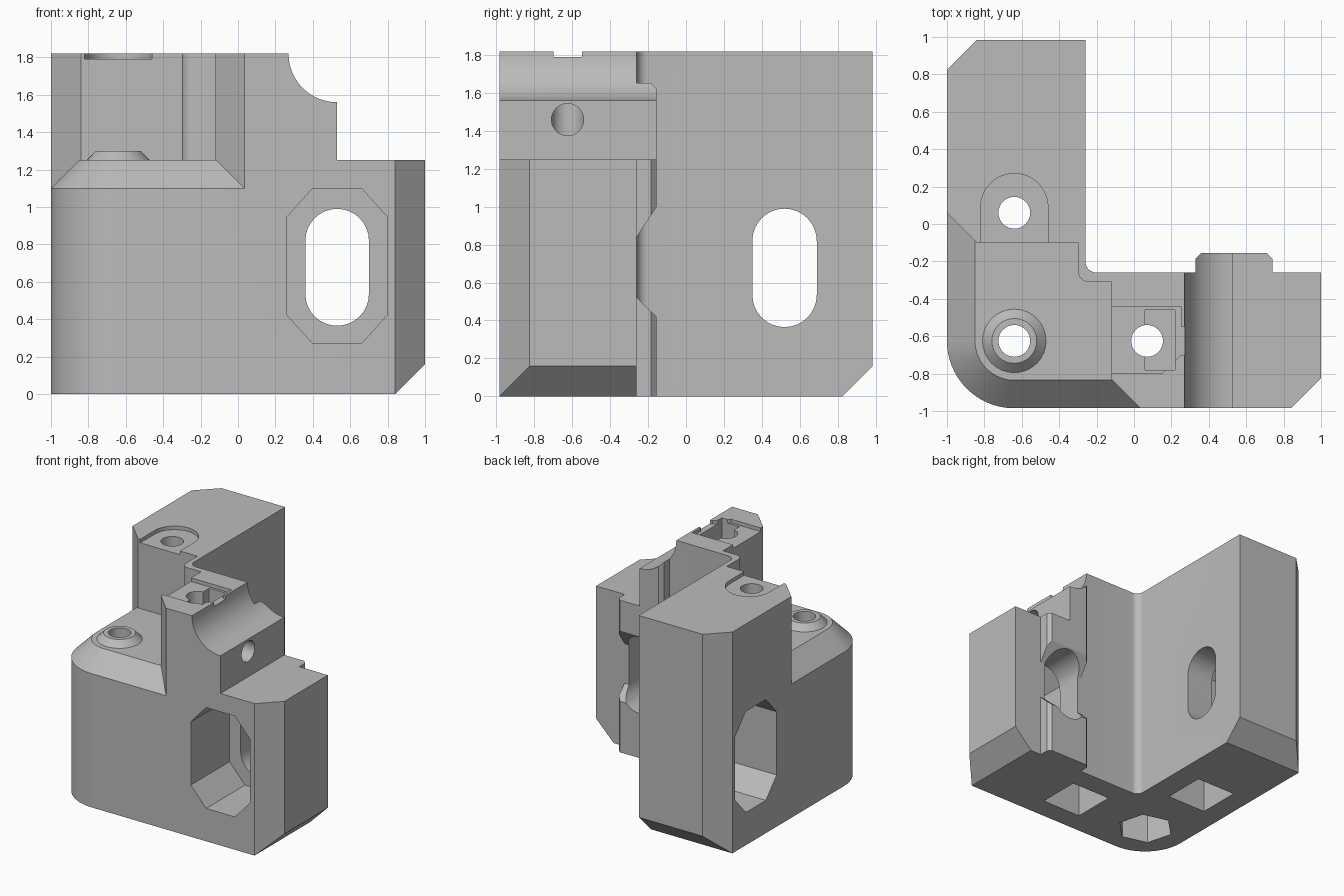
import bpy, bmesh
from math import pi, cos, sin, radians

if "Cube" in bpy.data.objects:
    bpy.data.objects.remove(bpy.data.objects["Cube"], do_unlink=True)

grey = bpy.data.materials.new("plain grey")
grey.use_nodes = True
COLOUR = (0.5, 0.5, 0.5, 1)
grey.diffuse_color = COLOUR
grey.node_tree.nodes["Principled BSDF"].inputs["Base Color"].default_value = COLOUR

TOP, STEP, FRONT, BACK, INNER = 1.82, 1.25, -0.985, 0.985, -0.26
SCREWS = [(-0.64, -0.625), (-0.64, 0.06), (0.07, -0.625)]


def arc(cx, cy, r, a0, a1, n=16):
    return [(cx + r * cos(radians(a0 + (a1 - a0) * i / n)),
             cy + r * sin(radians(a0 + (a1 - a0) * i / n))) for i in range(n + 1)]


def loft(name, rings):
    """Closed solid through rings of 3D points."""
    bm = bmesh.new()
    loops = [[bm.verts.new(p) for p in ring] for ring in rings]
    for a, b in zip(loops, loops[1:]):
        for i in range(len(a)):
            j = (i + 1) % len(a)
            bm.faces.new((a[i], a[j], b[j], b[i]))
    bm.faces.new(loops[0][::-1])
    bm.faces.new(loops[-1])
    bmesh.ops.recalc_face_normals(bm, faces=bm.faces)
    me = bpy.data.meshes.new(name)
    bm.to_mesh(me)
    bm.free()
    me.materials.append(grey)
    ob = bpy.data.objects.new(name, me)
    bpy.context.collection.objects.link(ob)
    return ob


def prism(name, pts, axis, lo, hi):
    """Extrude a 2D profile along an axis."""
    put = {"x": lambda a, b, h: (h, a, b),
           "y": lambda a, b, h: (a, h, b),
           "z": lambda a, b, h: (a, b, h)}[axis]
    return loft(name, [[put(a, b, h) for a, b in pts] for h in (lo, hi)])


def turned(name, centre, steps, sides=32, spin=0):
    """Upright round or polygonal solid from (radius, height) steps."""
    return loft(name, [[(x, y, z) for x, y in arc(*centre, r, spin, spin + 360, sides)[:-1]]
                       for r, z in steps])


def rect(x0, x1, y0, y1):
    return [(x0, y0), (x1, y0), (x1, y1), (x0, y1)]


def combine(target, other, operation="DIFFERENCE"):
    other.hide_render = True
    mod = target.modifiers.new("join", "BOOLEAN")
    mod.operation, mod.solver, mod.object = operation, "EXACT", other
    bpy.context.view_layer.objects.active = target
    bpy.ops.object.modifier_apply(modifier=mod.name)
    bpy.data.objects.remove(other, do_unlink=True)


# L-shaped body with a rounded outer corner and chamfered ends
outline = (arc(-0.64, -0.625, 0.36, 180, 270, 24)
           + [(0.84, FRONT), (1, FRONT + 0.16), (1, INNER)]
           + arc(INNER + 0.06, INNER + 0.06, 0.06, 270, 180, 8)
           + [(INNER, BACK), (-0.84, BACK), (-1, BACK - 0.16)])
body = prism("corner_bracket", outline, "z", 0, TOP)

# Chamfered rail on the back of the short arm, with a ramped gap
rail = prism("rail", [(0.33, -0.4), (0.74, -0.4), (0.74, -0.185), (0.71, -0.155),
                      (0.36, -0.155), (0.33, -0.185)], "z", 0, 1.75)
combine(rail, prism("rail_gap", [(-0.26, 0.52), (-0.155, 0.42), (-0.1, 0.37), (-0.1, 1.09),
                                 (-0.155, 1.0), (-0.26, 0.84)], "x", 0, 1))
combine(body, rail, "UNION")

# Stepped top of the short arm with a quarter-round hollow
hollow = [(0.27, 2)] + arc(0.53, TOP, 0.26, 180, 270, 24) + [(0.53, STEP), (1.2, STEP), (1.2, 2)]
combine(body, prism("arm_step", hollow, "y", -1.2, 0))

# Low corner deck with a sloping rim
deck_edge = ([(-1.2, 0.26), (-0.84, -0.1), (-0.3, -0.1)]
             + arc(-0.24, -0.25, 0.06, 180, 270, 8)
             + [(-0.12, -0.31), (-0.12, -0.83), (0.24, -1.19), (-1.2, -1.19)])
deck = prism("deck_cut", deck_edge, "z", 1.05, 2)
rim = [[(-0.64 - r, 0.5, z)] + [(x, y, z) for x, y in arc(-0.64, -0.625, r, 180, 270, 24)]
       + [(0.5, -0.625 - r, z), (0.5, 0.5, z)] for r, z in ((0.46, 1.0), (0.21, STEP))]
combine(deck, loft("rim", rim))
combine(body, deck)

# Bottom chamfers at both arm ends
for axis, end, lo, hi in (("y", 1, -1.2, 0.1), ("x", BACK, -1.2, 0)):
    wedge = [(end - 0.26, -0.1), (end + 0.1, 0.26), (end + 0.1, -0.1)]
    combine(body, prism("end_chamfer", wedge, axis, lo, hi))

# Octagonal pocket and rounded slot through each arm
for axis, c, outer, floor in (("y", 0.53, -1.1, -0.48), ("x", 0.52, -1.1, -0.5)):
    octagon = [(c + sx * dx, 0.685 + sz * dz) for sx, sz, corner in
               ((1, 1, 0), (-1, 1, 1), (-1, -1, 0), (1, -1, 1))
               for dx, dz in (((0.27, 0.26), (0.13, 0.415)) if not corner
                              else ((0.13, 0.415), (0.27, 0.26)))]
    combine(body, prism("pocket", octagon, axis, outer, floor))
    slot = arc(c, 0.82, 0.17, 0, 180) + arc(c, 0.535, 0.17, 180, 360)
    combine(body, prism("slot", slot, axis, floor - 0.1, 0.1))

# Conical boss on the deck
combine(body, turned("boss", SCREWS[0], [(0.22, 1.2), (0.17, STEP), (0.12, 1.3)]), "UNION")

# Shallow seats on the top faces
seat = [(-0.46, -0.2)] + arc(-0.64, 0.09, 0.18, 0, 180, 24) + [(-0.82, -0.2)]
combine(body, prism("round_seat", seat, "z", 1.79, 2))
tongue_seat = [(-0.2, -0.8), (0.15, -0.8), (0.25, -0.7), (0.4, -0.7), (0.4, -0.55),
               (0.25, -0.55), (0.25, -0.44), (-0.2, -0.44)]
combine(body, prism("tongue_seat", tongue_seat, "z", 1.79, 2))

# Nut slot and cross hole in the short arm
combine(body, prism("nut_slot", rect(0.06, 0.22, -0.78, -0.46), "z", 1.29, 2))
combine(body, prism("cross_hole", arc(-0.625, 1.46, 0.085, 0, 360, 32)[:-1], "x", 0.1, 0.7))

# Screw holes with nut pockets underneath
for i, centre in enumerate(SCREWS):
    combine(body, turned("screw_hole", centre, [(0.085, -0.2), (0.085, 2)]))
    sides, r = (6, 0.22) if i == 0 else (4, 0.255)
    combine(body, turned("nut_pocket", centre, [(r, -0.1), (r, 0.3), (0.07, 0.45)], sides, 45))

# Smooth curves, crisp edges
bpy.ops.object.select_all(action="DESELECT")
body.select_set(True)
bpy.context.view_layer.objects.active = body
bpy.ops.object.shade_smooth_by_angle(angle=radians(25))
